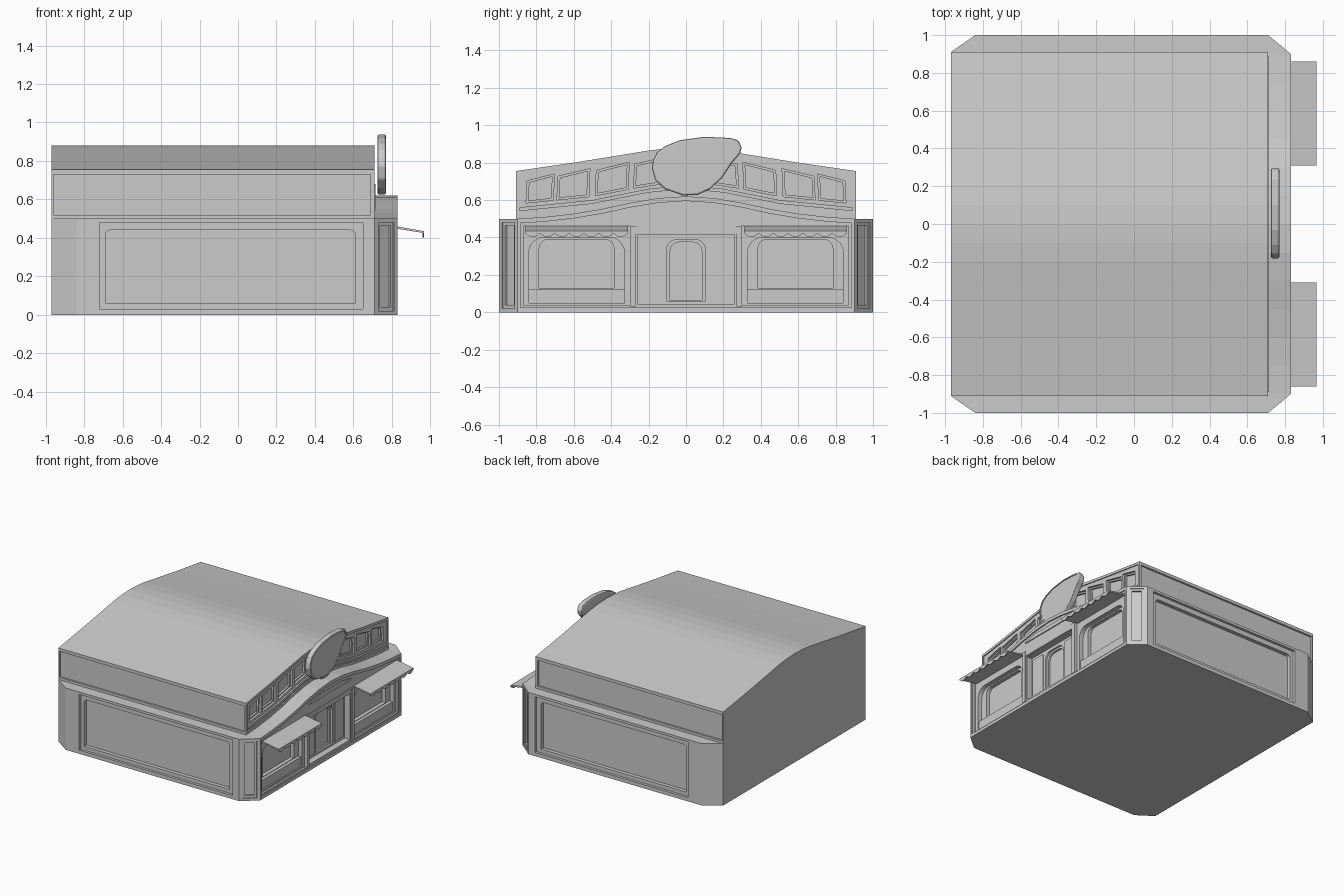
import bpy, bmesh, math
from mathutils import Vector

if "Cube" in bpy.data.objects:
    bpy.data.objects.remove(bpy.data.objects["Cube"])

Z = Vector((0, 0, 1))
X = Vector((1, 0, 0))
Y = Vector((0, 1, 0))


def prism(name, pts, o, u, v, w, d0, d1):
    """Extrude the outline pts (in axes u, v from origin o) from d0 to d1 along w."""
    bm = bmesh.new()
    o = Vector(o)
    a = [bm.verts.new(o + u * p + v * q + w * d0) for p, q in pts]
    b = [bm.verts.new(o + u * p + v * q + w * d1) for p, q in pts]
    bm.faces.new(a)
    bm.faces.new(b)
    n = len(pts)
    for i in range(n):
        j = (i + 1) % n
        bm.faces.new((a[i], a[j], b[j], b[i]))
    bmesh.ops.recalc_face_normals(bm, faces=bm.faces)
    me = bpy.data.meshes.new(name)
    bm.to_mesh(me)
    bm.free()
    ob = bpy.data.objects.new(name, me)
    bpy.context.collection.objects.link(ob)
    return ob


def recess(target, pts, o, u, w, depth):
    """Sink an outline into a wall whose outward normal is w."""
    c = prism("recess_cutter", pts, o, u, Z, w, -depth, 0.03)
    m = target.modifiers.new("recess", 'BOOLEAN')
    m.operation, m.solver, m.object = 'DIFFERENCE', 'EXACT', c
    bpy.context.view_layer.objects.active = target
    bpy.ops.object.modifier_apply(modifier=m.name)
    bpy.data.objects.remove(c)


def rect(a, b, c, d):
    return [(a, c), (b, c), (b, d), (a, d)]


def arch(a, b, c, d, r, n=6):
    """Rectangle with rounded top corners."""
    pts = [(a, c), (b, c)]
    for cx, t0 in ((b - r, 0), (a + r, math.pi / 2)):
        for i in range(n + 1):
            t = t0 + math.pi / 2 * i / n
            pts.append((cx + r * math.cos(t), d - r + r * math.sin(t)))
    return pts


def interp(tab, y):
    y = abs(y)
    for (y0, z0), (y1, z1) in zip(tab, tab[1:]):
        if y <= y1:
            return z0 + (z1 - z0) * (y - y0) / (y1 - y0)
    return tab[-1][1]


def curve(tab, dz=0.0, lim=None):
    """Symmetric top line running from +y to -y."""
    half = [(y, z + dz) for y, z in tab if lim is None or y < lim]
    if lim is not None:
        half.append((lim, interp(tab, lim) + dz))
    return half[::-1] + [(-y, z) for y, z in half[1:]]


ROOF = [(0, .88), (.1, .876), (.2, .865), (.32, .845), (.6, .80), (.91, .755)]
PARAPET = [(0, .62), (.15, .61), (.3, .585), (.45, .552), (.6, .527), (.75, .51), (.9, .50)]

# Ground storey with chamfered corners, notched for the facade block
half = [(.70, .9), (.83, .9), (.71, 1), (-.84, 1), (-.97, .91)]
foot = half + [(x, -y) for x, y in half[::-1]]
base = prism("ground_storey", foot, (0, 0, 0), X, Y, Z, 0, .5)
for s in (-1, 1):
    o, w = (0, s, 0), Y * s
    recess(base, rect(-.72, .65, .03, .48), o, X, w, .02)
    recess(base, arch(-.69, .61, .06, .44, .025, 4), o, X, w, .05)
    # corner column panels
    u = Vector((.12, -.1 * s, 0)).normalized()
    n = Vector((.1, .12 * s, 0)).normalized()
    mid = (.77, .95 * s, 0)
    recess(base, rect(-.052, .052, .02, .48), mid, u, n, .008)
    recess(base, rect(-.036, .036, .04, .465), mid, u, n, .02)

# Shop facade with arched parapet
FX = (.83, 0, 0)
facade = prism("shop_facade", [(-.9, 0), (.9, 0)] + curve(PARAPET),
               (0, 0, 0), Y, Z, X, .70, .83)
recess(facade, [(-.885, .025), (.885, .025)] + curve(PARAPET, -.025, .885), FX, Y, X, .01)
recess(facade, arch(-.26, .26, .045, .415, .002, 1), FX, Y, X, .06)
recess(facade, arch(-.105, .105, .06, .39, .06), FX, Y, X, .075)
recess(facade, arch(-.085, .085, .065, .375, .05), FX, Y, X, .09)
for s in (-1, 1):
    o = (.83, .585 * s, 0)
    recess(facade, rect(-.285, .285, .035, .46), o, Y, X, .025)
    recess(facade, arch(-.255, .255, .05, .40, .08), o, Y, X, .06)
    recess(facade, arch(-.2, .2, .13, .39, .05), o, Y, X, .09)
    # window bulkhead and pilasters
    prism("window_bulkhead", rect(-.255, .255, .05, .125), o, Y, Z, X, -.065, -.035)
    prism("door_pilaster", rect(-.015, .015, .03, .46), (.83, .285 * s, 0), Y, Z, X, -.02, 0)
    prism("door_side_panel", rect(-.06, .06, .07, .39), (.83, .185 * s, 0), Y, Z, X, -.065, -.052)

# Fascia strip above the door
fascia = [(-.27, .53), (-.26, .545), (-.15, .562), (.15, .562), (.26, .545), (.27, .53)]
prism("door_fascia", fascia, FX, Y, Z, X, -.012, -.002)
prism("door_lintel", rect(-.27, .27, .42, .455), FX, Y, Z, X, -.012, -.004)

# Upper storey with curved roof
upper = prism("upper_storey", [(-.91, .5), (.91, .5)] + curve(ROOF),
              (0, 0, 0), Y, Z, X, -.97, .71)
for s in (-1, 1):
    recess(upper, rect(-.96, .69, .52, .73), (0, .91 * s, 0), X, Y * s, .015)

# Gable field and clerestory windows
GX = (.71, 0, 0)
recess(upper, curve(ROOF, -.02, .895) + curve(PARAPET, .02, .895)[::-1], GX, Y, X, .008)
SILL = [(0, .70), (.2, .68), (.5, .62), (.9, .58)]
for y0, y1 in ((.71, .855), (.52, .69), (.31, .485), (.12, .28), (-.1, .1)):
    for s in ((-1, 1) if y0 > 0 else (1,)):
        for k, depth in ((0, .025), (.012, .04)):
            a, b = y0 + k, y1 - k
            pts = [(a, interp(SILL, a) + k), (b, interp(SILL, b) + k),
                   (b - .006, interp(ROOF, b) - .06 - k), (a - .006, interp(ROOF, a) - .045 - k)]
            recess(upper, [(s * y, z) for y, z in pts], GX, Y, X, depth)
# Sill moulding under the clerestory
prism("clerestory_sill", curve(SILL, -.02, .89) + curve(SILL, -.04, .89)[::-1],
      GX, Y, Z, X, -.01, .004)

# Window awnings with scalloped valances
for s in (-1, 1):
    o = (0, .585 * s, 0)
    prism("awning", [(.80, .452), (.80, .464), (.965, .435), (.965, .425)], o, X, Z, Y, -.275, .275)
    n, k = 7, 6
    wid = .55 / n
    edge = [(-.275 + wid * (i + j / k), .422 - .02 * math.sin(math.pi * j / k))
            for i in range(n) for j in range(k)] + [(.275, .422)]
    prism("awning_valance", edge + [(.275, .435), (-.275, .435)], o, Y, Z, X, .959, .967)

# Blank leaf-shaped roof sign
shape = [(-.182, .77), (-.176, .813), (-.155, .856), (-.112, .888), (-.032, .92), (.10, .938),
         (.235, .932), (.278, .92), (.298, .883), (.29, .85), (.245, .797), (.192, .717),
         (.128, .658), (.06, .627), (-.016, .625), (-.112, .658), (-.165, .706)]
sign = prism("roof_sign", shape, (0, 0, 0), Y, Z, X, .725, .77)
bv = sign.modifiers.new("soft_rim", 'BEVEL')
bv.width, bv.segments = .01, 2
cx, cz = .05, .79
inner = [(cx + (y - cx) * .93, cz + (z - cz) * .91) for y, z in shape]
bpy.context.view_layer.objects.active = sign
bpy.ops.object.modifier_apply(modifier="soft_rim")
recess(sign, inner, (.77, 0, 0), Y, X, .006)
